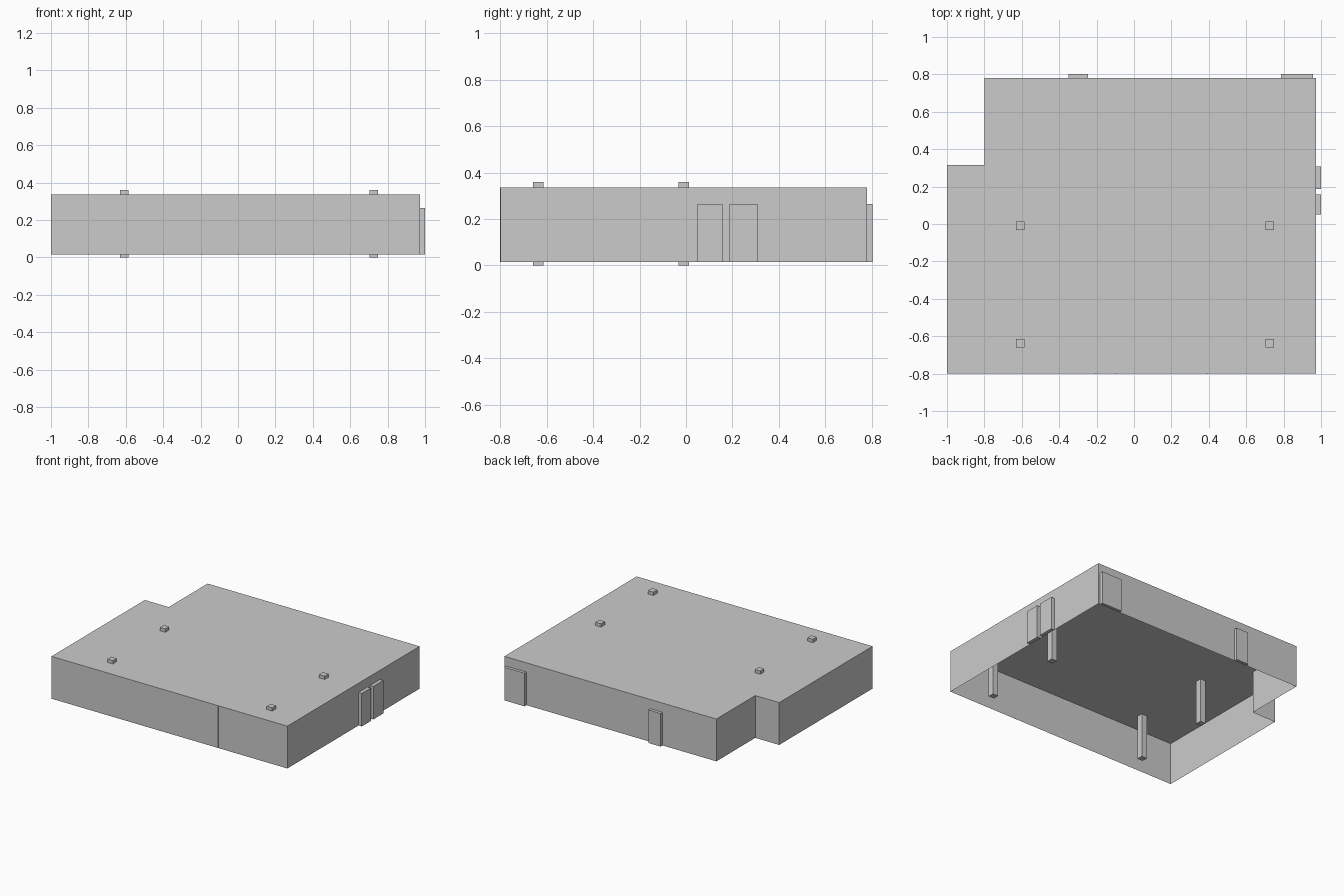
import bpy, bmesh

if "Cube" in bpy.data.objects:
    bpy.data.objects.remove(bpy.data.objects["Cube"])

FLOOR, ROOF = 0.015, 0.335


def new_object(name, bm):
    mesh = bpy.data.meshes.new(name)
    bm.to_mesh(mesh)
    bm.free()
    obj = bpy.data.objects.new(name, mesh)
    bpy.context.collection.objects.link(obj)
    return obj


def box(name, x, y, z):
    bm = bmesh.new()
    bmesh.ops.create_cube(bm, size=1)
    for v in bm.verts:
        for i, (lo, hi) in enumerate((x, y, z)):
            v.co[i] = lo if v.co[i] < 0 else hi
    return new_object(name, bm)


# Thin-walled shell: notched plan with a roof and an open underside
plan = [(-1, -0.8), (0.973, -0.8), (0.973, 0.78),
        (-0.8, 0.78), (-0.8, 0.315), (-1, 0.315)]
bm = bmesh.new()
low = [bm.verts.new((x, y, FLOOR)) for x, y in plan]
top = [bm.verts.new((x, y, ROOF)) for x, y in plan]
for i in range(len(plan)):
    j = (i + 1) % len(plan)
    bm.faces.new((low[i], low[j], top[j], top[i]))
bm.faces.new(top)
new_object("walls_and_roof", bm)

# Square columns running from the ground through the roof
for cx in (-0.608, 0.725):
    for cy in (-0.637, -0.01):
        box("column", (cx - 0.023, cx + 0.023),
            (cy - 0.023, cy + 0.023), (0, 0.36))

# Doors standing proud of the right and back walls
for y0, y1 in ((0.05, 0.158), (0.188, 0.308)):
    box("side_door", (0.973, 1), (y0, y1), (FLOOR, 0.265))
for x0, x1 in ((-0.35, -0.247), (0.787, 0.957)):
    box("back_door", (x0, x1), (0.78, 0.803), (FLOOR, 0.265))

# Narrow vertical seams on the front wall
for x in (-0.205, -0.095, 0.392):
    box("front_seam", (x - 0.004, x + 0.004), (-0.802, -0.798), (FLOOR, ROOF))
